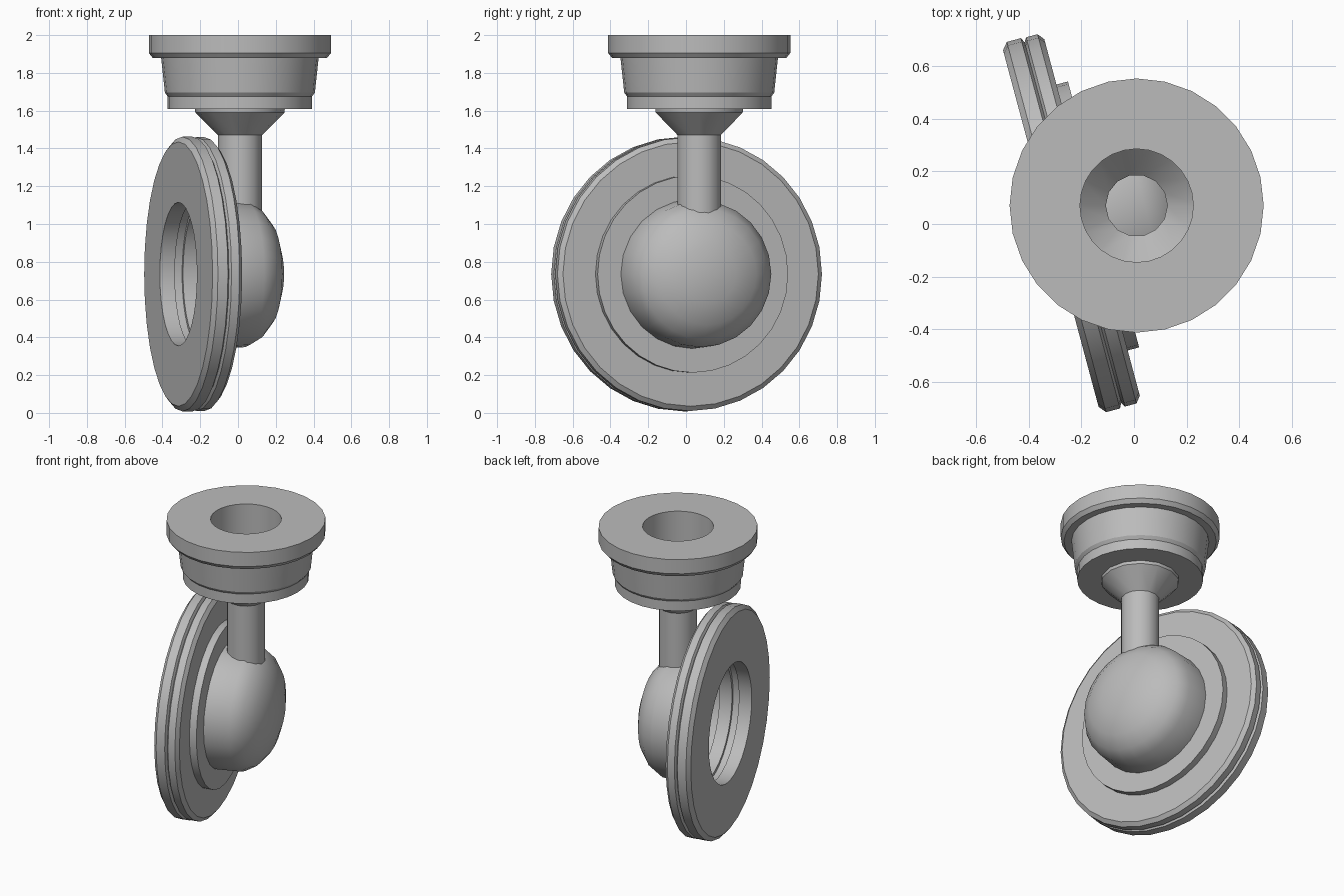
import bpy
import bmesh
from math import cos, sin, pi, radians
from mathutils import Matrix

cube = bpy.data.objects.get("Cube")
if cube:
    bpy.data.objects.remove(cube, do_unlink=True)

grey = bpy.data.materials.new("plain grey")
grey.use_nodes = True
colour = (0.5, 0.5, 0.5, 1)
grey.diffuse_color = colour
grey.node_tree.nodes["Principled BSDF"].inputs["Base Color"].default_value = colour


def lathe(name, profile, sides, matrix, closed=False):
    """Revolve (radius, height) points about local z; radius 0 makes a pole."""
    bm = bmesh.new()
    rings = []
    for r, h in profile:
        if r == 0:
            rings.append([bm.verts.new((0, 0, h))] * sides)
        else:
            rings.append([bm.verts.new((r * cos(2 * pi * i / sides),
                                        r * sin(2 * pi * i / sides), h))
                          for i in range(sides)])
    pairs = list(zip(rings, rings[1:]))
    if closed:
        pairs.append((rings[-1], rings[0]))
    for a, b in pairs:
        for i in range(sides):
            j = (i + 1) % sides
            corners = list(dict.fromkeys((a[i], a[j], b[j], b[i])))
            bm.faces.new(corners)
    bmesh.ops.recalc_face_normals(bm, faces=bm.faces)
    mesh = bpy.data.meshes.new(name)
    bm.to_mesh(mesh)
    bm.free()
    mesh.materials.append(grey)
    obj = bpy.data.objects.new(name, mesh)
    bpy.context.collection.objects.link(obj)
    obj.matrix_world = matrix
    bpy.ops.object.select_all(action="DESELECT")
    obj.select_set(True)
    bpy.context.view_layer.objects.active = obj
    bpy.ops.object.shade_smooth_by_angle(angle=radians(30))
    return obj


upright = Matrix.Translation((0.01, 0.07, 0))
sideways = (Matrix.Translation((0.01, 0.07, 0.735))
            @ Matrix.Rotation(radians(15), 4, "Z")
            @ Matrix.Rotation(radians(90), 4, "Y"))

# Stepped collar with a bore through the middle
lathe("top_collar", [
    (0.215, 2.0), (0.482, 2.0), (0.482, 1.905), (0.462, 1.88),
    (0.417, 1.88), (0.397, 1.695), (0.382, 1.675), (0.382, 1.61),
    (0.215, 1.61)], 28, upright, closed=True)

# Open funnel running into the hollow stem
lathe("funnel_stem", [
    (0.238, 1.61), (0.236, 1.59), (0.117, 1.47), (0.117, 1.05)], 14, upright)

# Two-layer round plate with a raised step and a grooved bore
lathe("round_plate", [
    (0.38, -0.337), (0.70, -0.337), (0.727, -0.315), (0.727, -0.26),
    (0.708, -0.25), (0.725, -0.24), (0.725, -0.195), (0.70, -0.175),
    (0.522, -0.175), (0.522, -0.13), (0.38, -0.13), (0.38, -0.21),
    (0.40, -0.21), (0.40, -0.255), (0.38, -0.255)], 32, sideways, closed=True)

# Hollow domed boss
lathe("domed_boss", [
    (0.395, -0.13), (0.387, 0.03), (0.345, 0.10), (0.27, 0.16),
    (0.15, 0.202), (0, 0.22)], 24, sideways)
